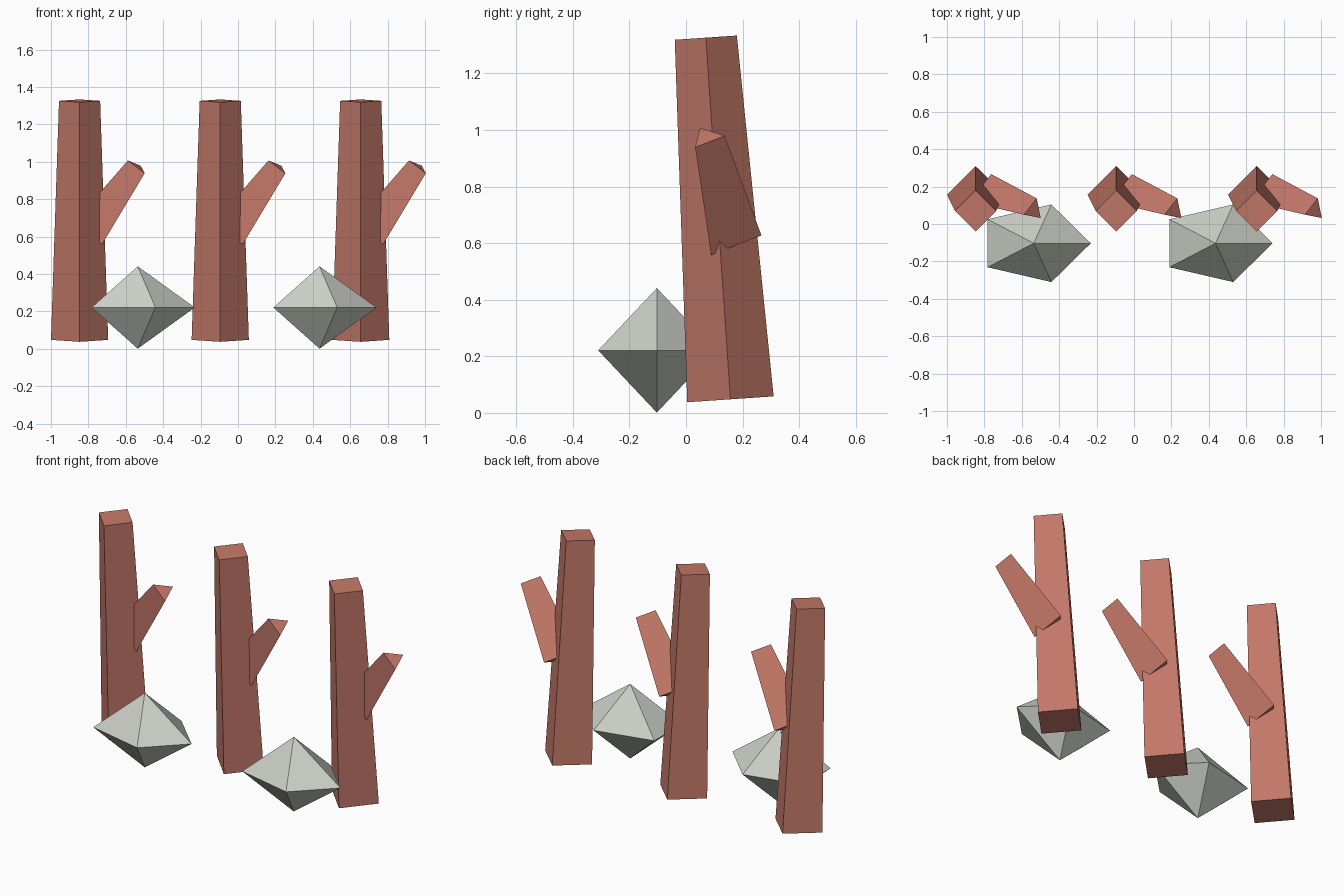
import bpy, bmesh
from math import cos, sin, tau
from mathutils import Vector

if "Cube" in bpy.data.objects:
    bpy.data.objects.remove(bpy.data.objects["Cube"])


def material(name, color):
    m = bpy.data.materials.new(name)
    m.diffuse_color = (*color, 1)
    m.use_nodes = True
    m.node_tree.nodes["Principled BSDF"].inputs["Base Color"].default_value = m.diffuse_color
    return m


bark = material("bark", (0.55, 0.19, 0.14))
stone = material("stone", (0.6, 0.63, 0.57))


def finish(name, bm, mat):
    bmesh.ops.recalc_face_normals(bm, faces=bm.faces)
    mesh = bpy.data.meshes.new(name)
    bm.to_mesh(mesh)
    bm.free()
    mesh.materials.append(mat)
    obj = bpy.data.objects.new(name, mesh)
    bpy.context.collection.objects.link(obj)
    return obj


def ring(bm, center, u, v, sides, ru, rv):
    angles = [tau * i / sides for i in range(sides)]
    return [bm.verts.new(center + u * ru * cos(a) + v * rv * sin(a)) for a in angles]


def tapered_log(name, sides, start, end, r0, r1, corner):
    """Closed tapered prism from start to end; one corner points toward 'corner'."""
    start, end, corner = Vector(start), Vector(end), Vector(corner)
    axis = (end - start).normalized()
    u = (corner - axis * corner.dot(axis)).normalized()
    v = axis.cross(u)
    bm = bmesh.new()
    low = ring(bm, start, u, v, sides, r0, r0)
    high = ring(bm, end, u, v, sides, r1, r1)
    bm.faces.new(low)
    bm.faces.new(high)
    for i in range(sides):
        j = (i + 1) % sides
        bm.faces.new((low[i], low[j], high[j], high[i]))
    return finish(name, bm, bark)


def rock(name, x):
    """Five-sided double pyramid, flattened front to back."""
    bm = bmesh.new()
    c = Vector((x, -0.103, 0.222))
    belt = ring(bm, c, Vector((1, 0, 0)), Vector((0, 1, 0)), 5, 0.305, 0.218)
    for dz in (0.22, -0.22):
        apex = bm.verts.new(c + Vector((0, 0, dz)))
        for i in range(5):
            bm.faces.new((belt[i], belt[(i + 1) % 5], apex))
    bm.verts.ensure_lookup_table()
    bmesh.ops.translate(bm, verts=bm.verts, vec=(0, 0, -0.001))
    return finish(name, bm, stone)


# Leaning trunks, each with one three-sided branch stub
for n, x in enumerate((-0.847, -0.095, 0.656), 1):
    tapered_log(f"trunk_{n}", 4, (x, 0.157, 0.048), (x, 0.07, 1.326),
                0.153, 0.11, (1, 0, 0))
    tapered_log(f"branch_{n}", 3, (x + 0.057, 0.158, 0.62), (x + 0.311, 0.073, 0.975),
                0.112, 0.066, (-0.046, -0.023, 0.035))

# Rocks in front of the trunks
for n, x in enumerate((-0.536, 0.436), 1):
    rock(f"rock_{n}", x)
